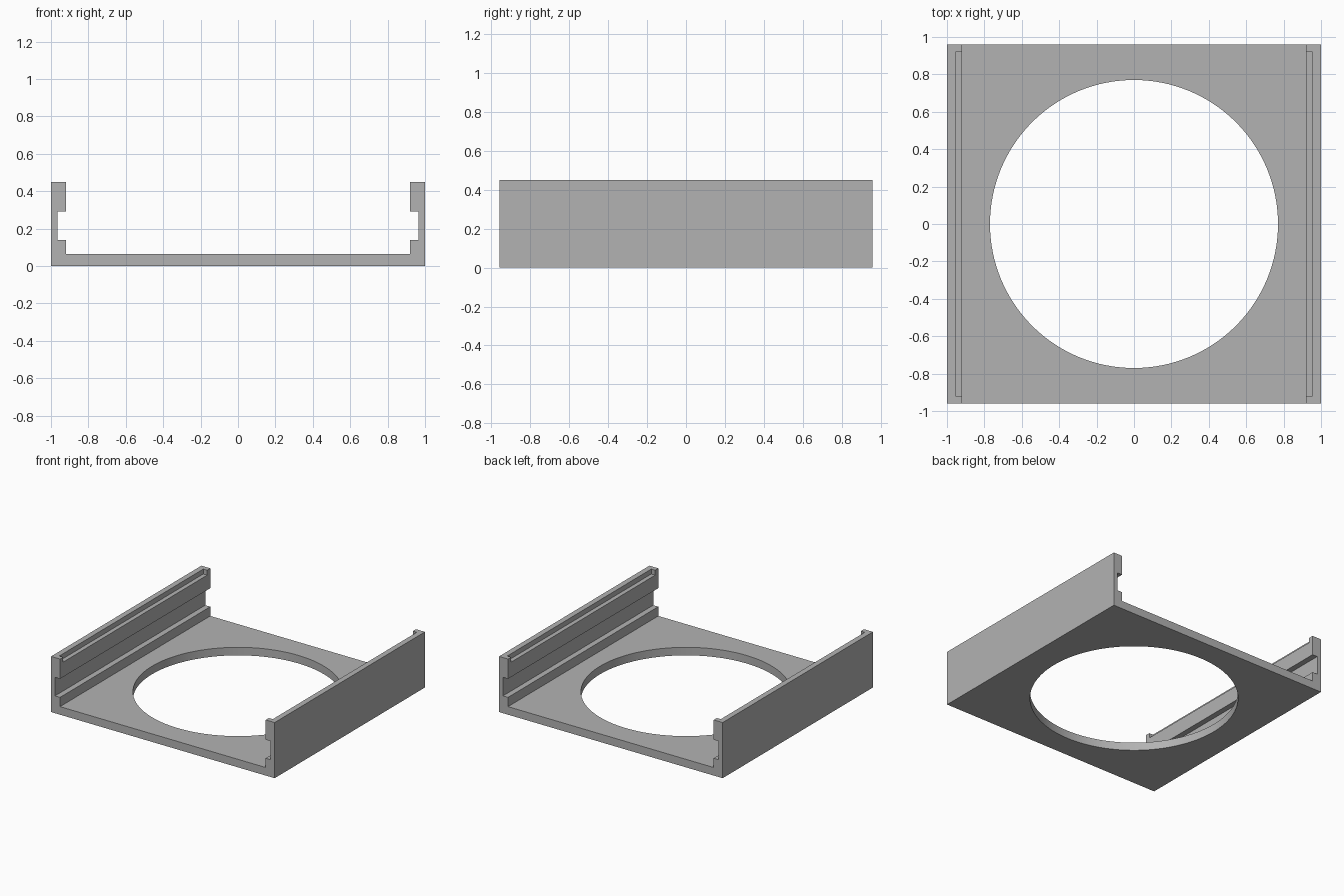
import bpy, bmesh
from mathutils import Matrix

cube = bpy.data.objects.get("Cube")
if cube:
    bpy.data.objects.remove(cube, do_unlink=True)

LENGTH = 1.92       # front to back
HEIGHT = 0.45
FLOOR = 0.065       # floor thickness
INNER = 0.92        # inner face of the side walls
GROOVE = 0.965      # back of the long side groove
NOTCH = 0.955       # back of the top notch
NOTCH_DEPTH = 0.04

grey = bpy.data.materials.new("plain_grey")
grey.use_nodes = True
colour = (0.45, 0.45, 0.45, 1)
grey.diffuse_color = colour
grey.node_tree.nodes["Principled BSDF"].inputs["Base Color"].default_value = colour


def make_object(name, bm):
    bmesh.ops.recalc_face_normals(bm, faces=bm.faces)
    mesh = bpy.data.meshes.new(name)
    bm.to_mesh(mesh)
    bm.free()
    mesh.materials.append(grey)
    obj = bpy.data.objects.new(name, mesh)
    bpy.context.collection.objects.link(obj)
    return obj


def box_cutter(name, centre, size):
    bm = bmesh.new()
    bmesh.ops.create_cube(bm, size=1, matrix=Matrix.Translation(centre) @ Matrix.Diagonal((*size, 1)))
    return make_object(name, bm)


def cut(target, cutter):
    mod = target.modifiers.new("cut", "BOOLEAN")
    mod.operation = "DIFFERENCE"
    mod.solver = "EXACT"
    mod.object = cutter
    cutter.hide_render = True
    bpy.context.view_layer.objects.active = target
    bpy.ops.object.modifier_apply(modifier=mod.name)
    bpy.data.objects.remove(cutter, do_unlink=True)


# Channel tray: mirrored cross-section swept front to back
half = [(1, 0), (1, HEIGHT), (INNER, HEIGHT), (INNER, 0.29), (GROOVE, 0.29),
        (GROOVE, 0.14), (INNER, 0.14), (INNER, FLOOR)]
outline = half + [(-x, z) for x, z in reversed(half)]
bm = bmesh.new()
section = bm.faces.new([bm.verts.new((x, -LENGTH / 2, z)) for x, z in outline])
swept = bmesh.ops.extrude_face_region(bm, geom=[section], use_keep_orig=True)
moved = [v for v in swept["geom"] if isinstance(v, bmesh.types.BMVert)]
bmesh.ops.translate(bm, verts=moved, vec=(0, LENGTH, 0))
tray = make_object("channel_tray", bm)

# Round opening through the floor
bm = bmesh.new()
bmesh.ops.create_cone(bm, cap_ends=True, segments=128, radius1=0.77, radius2=0.77, depth=0.5)
cut(tray, make_object("opening_cutter", bm))

# Notch along the top inner edge of each wall, closed at both ends
for side in (-1, 1):
    centre = (side * (NOTCH - 0.05), 0, HEIGHT - NOTCH_DEPTH + 0.05)
    cut(tray, box_cutter("notch_cutter", centre, (0.1, 1.84, 0.1)))

# Smooth the round wall, keep the edges sharp
bpy.ops.object.select_all(action="DESELECT")
tray.select_set(True)
bpy.context.view_layer.objects.active = tray
bpy.ops.object.shade_smooth_by_angle(angle=0.5)
